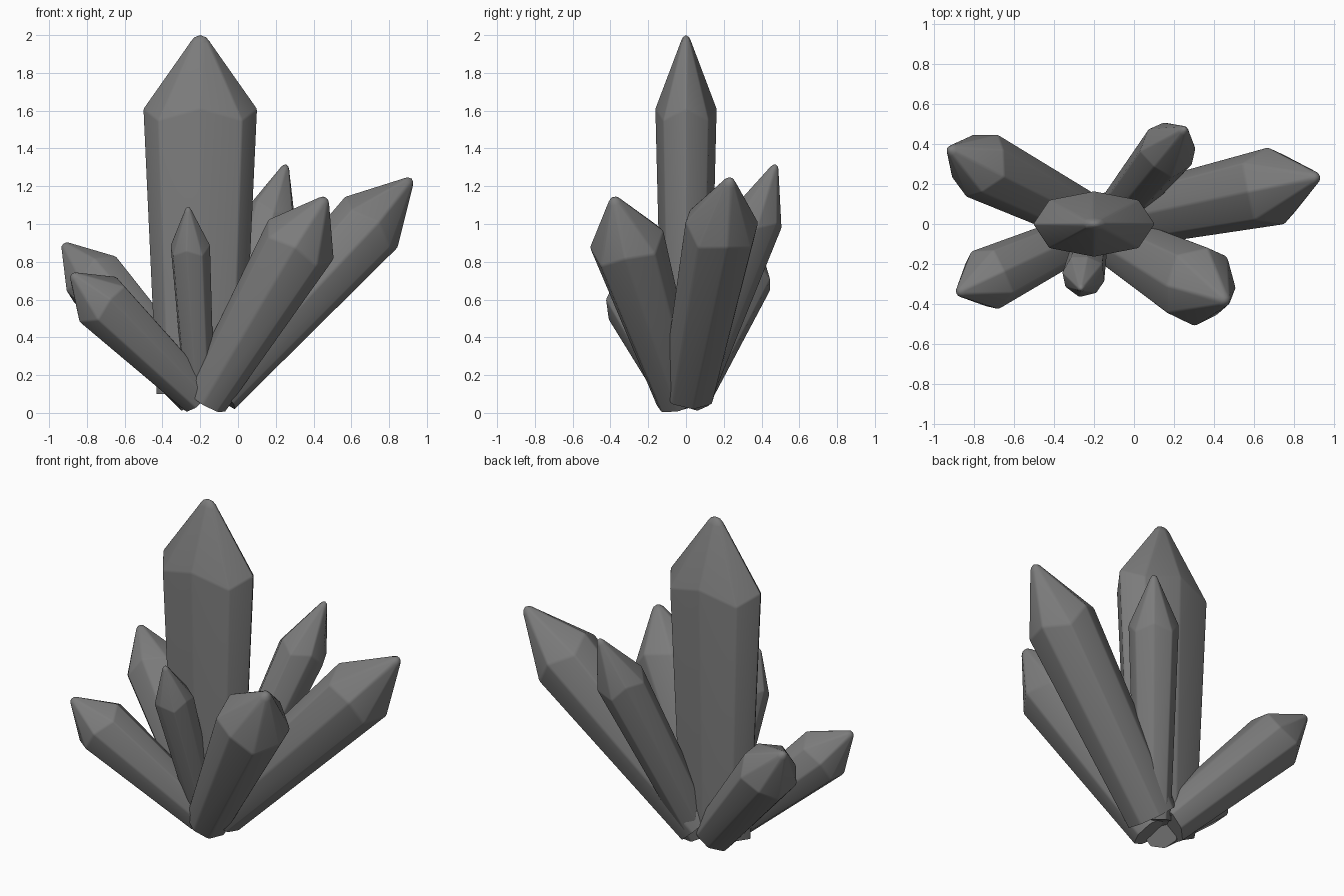
import bpy, bmesh, math
from mathutils import Vector, Quaternion

if "Cube" in bpy.data.objects:
    bpy.data.objects.remove(bpy.data.objects["Cube"])

stone = bpy.data.materials.new("dark_stone")
stone.diffuse_color = (0.2, 0.2, 0.2, 1)
stone.use_nodes = True
stone.node_tree.nodes["Principled BSDF"].inputs["Base Color"].default_value = stone.diffuse_color

# Eight-sided crystal from base to tip: half widths (rx, ry) at the shoulder,
# taper at the base, roll about its own axis in degrees
def crystal(name, base, tip, rx, ry, taper, roll=0):
    base, tip = Vector(base), Vector(tip)
    axis = tip - base
    length = axis.length
    # upright crystals keep world x / y, leaning ones keep one axis in the vertical plane
    rot = axis.to_track_quat('Z', 'Y') if axis.xy.length > 0.001 else Quaternion()
    rot = rot @ Quaternion((0, 0, 1), math.radians(roll))
    # (height fraction, width factor, drop of the diagonal corners)
    profile = [(0.0, taper, 0.0), (0.795, 1.0, 0.033), (0.978, 0.19, 0.0), (0.994, 0.1, 0.0)]
    bm = bmesh.new()
    rings = []
    for h, w, drop in profile:
        ring = []
        for i in range(8):
            a = i * math.pi / 4
            k = 1.04 if i % 2 else 1.0
            z = (h - (drop if i % 2 else 0)) * length
            p = Vector((math.cos(a) * rx * w * k, math.sin(a) * ry * w * k, z))
            ring.append(bm.verts.new(base + rot @ p))
        rings.append(ring)
    for lo, hi in zip(rings, rings[1:]):
        for i in range(8):
            j = (i + 1) % 8
            bm.faces.new((lo[i], lo[j], hi[j], hi[i]))
    top = bm.verts.new(tip)
    for i in range(8):
        bm.faces.new((rings[-1][i], rings[-1][(i + 1) % 8], top))
    bm.faces.new(rings[0][::-1])
    bmesh.ops.recalc_face_normals(bm, faces=bm.faces[:])
    # softened edges along the sides and shoulder
    shoulder = set(rings[1])
    edges = [e for e in bm.edges if e.verts[0] in shoulder or e.verts[1] in shoulder]
    bmesh.ops.bevel(bm, geom=edges, offset=0.05 * min(rx, ry), offset_type='OFFSET',
                    segments=2, profile=0.5, affect='EDGES', clamp_overlap=True)
    mesh = bpy.data.meshes.new(name)
    bm.to_mesh(mesh)
    bm.free()
    mesh.materials.append(stone)
    obj = bpy.data.objects.new(name, mesh)
    bpy.context.collection.objects.link(obj)
    bpy.ops.object.select_all(action='DESELECT')
    obj.select_set(True)
    bpy.context.view_layer.objects.active = obj
    bpy.ops.object.shade_smooth_by_angle(angle=math.radians(50))

# Tall flattened centre crystal, wide along x
crystal("main_crystal", (-0.2, 0, 0.1), (-0.2, 0, 2.0), 0.303, 0.163, 0.77)

# Leaning crystals around it
for name, base, tip, r, taper, roll in [
    ("right_crystal",       (-0.12, 0.015, 0.12), (0.92, 0.235, 1.24),    0.197, 0.74, 0),
    ("front_right_crystal", (-0.17, -0.04, 0.07), (0.465, -0.385, 1.14),  0.203, 0.60, 22.5),
    ("back_right_crystal",  (-0.11, 0.03, 0.08),  (0.255, 0.475, 1.315),  0.14,  0.72, 0),
    ("back_left_crystal",   (-0.22, 0.02, 0.10),  (-0.925, 0.375, 0.895), 0.168, 0.72, 45),
    ("front_left_crystal",  (-0.21, -0.03, 0.085), (-0.88, -0.345, 0.735), 0.16, 0.66, 0),
    ("small_front_crystal", (-0.205, -0.03, 0.10), (-0.265, -0.325, 1.09), 0.107, 0.76, 0),
]:
    crystal(name, base, tip, r, r, taper, roll)
